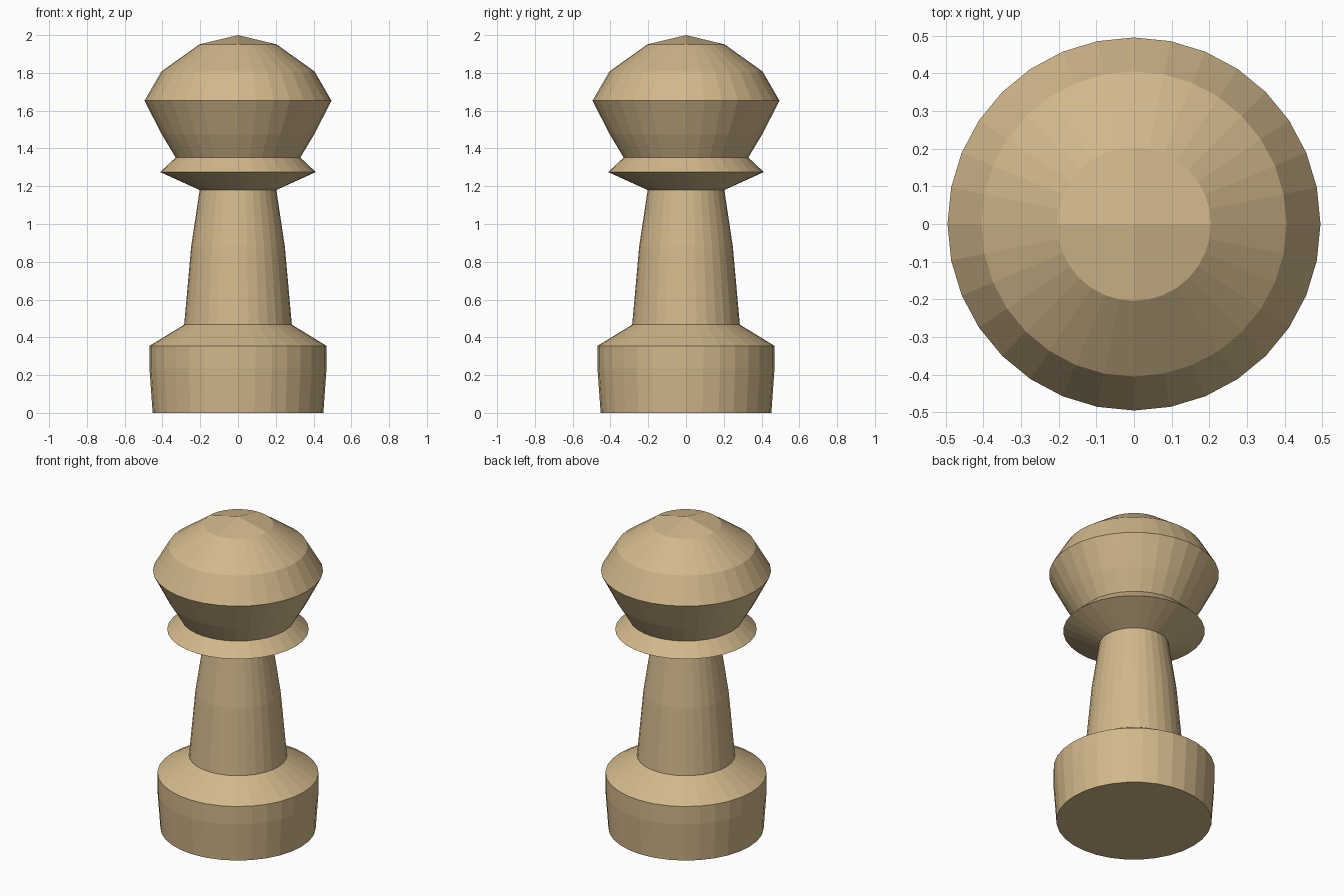
import bpy, bmesh, math

if "Cube" in bpy.data.objects:
    bpy.data.objects.remove(bpy.data.objects["Cube"])

SIDES = 32

wood = bpy.data.materials.new("pale_wood")
wood.diffuse_color = (0.64, 0.48, 0.26, 1)
wood.use_nodes = True
wood.node_tree.nodes["Principled BSDF"].inputs["Base Color"].default_value = wood.diffuse_color

# Turned outline, bottom to top: (radius, height)
profile = [
    (0.452, 0), (0.469, 0.24), (0.469, 0.355), (0.285, 0.467),   # base
    (0.248, 0.88), (0.203, 1.18),                                # stem
    (0.412, 1.275), (0.33, 1.352),                               # collar
    (0.404, 1.475), (0.495, 1.653), (0.405, 1.808), (0.204, 1.951),  # head
]

bm = bmesh.new()
rings = []
for r, z in profile:
    rings.append([bm.verts.new((r * math.cos(2 * math.pi * i / SIDES),
                                r * math.sin(2 * math.pi * i / SIDES), z))
                  for i in range(SIDES)])

# Side walls
for low, high in zip(rings, rings[1:]):
    for i in range(SIDES):
        j = (i + 1) % SIDES
        bm.faces.new((low[i], low[j], high[j], high[i]))

# Flat underside
bm.faces.new(rings[0][::-1])

# Shallow peak, in four quarter facets
peak = bm.verts.new((0, 0, 2))
top = rings[-1]
quarter = SIDES // 4
for q in range(4):
    arc = [top[(q * quarter + k) % SIDES] for k in range(quarter + 1)]
    bm.faces.new([peak] + arc)

mesh = bpy.data.meshes.new("turned_game_piece")
bm.to_mesh(mesh)
bm.free()
mesh.materials.append(wood)
piece = bpy.data.objects.new("turned_game_piece", mesh)
bpy.context.collection.objects.link(piece)
